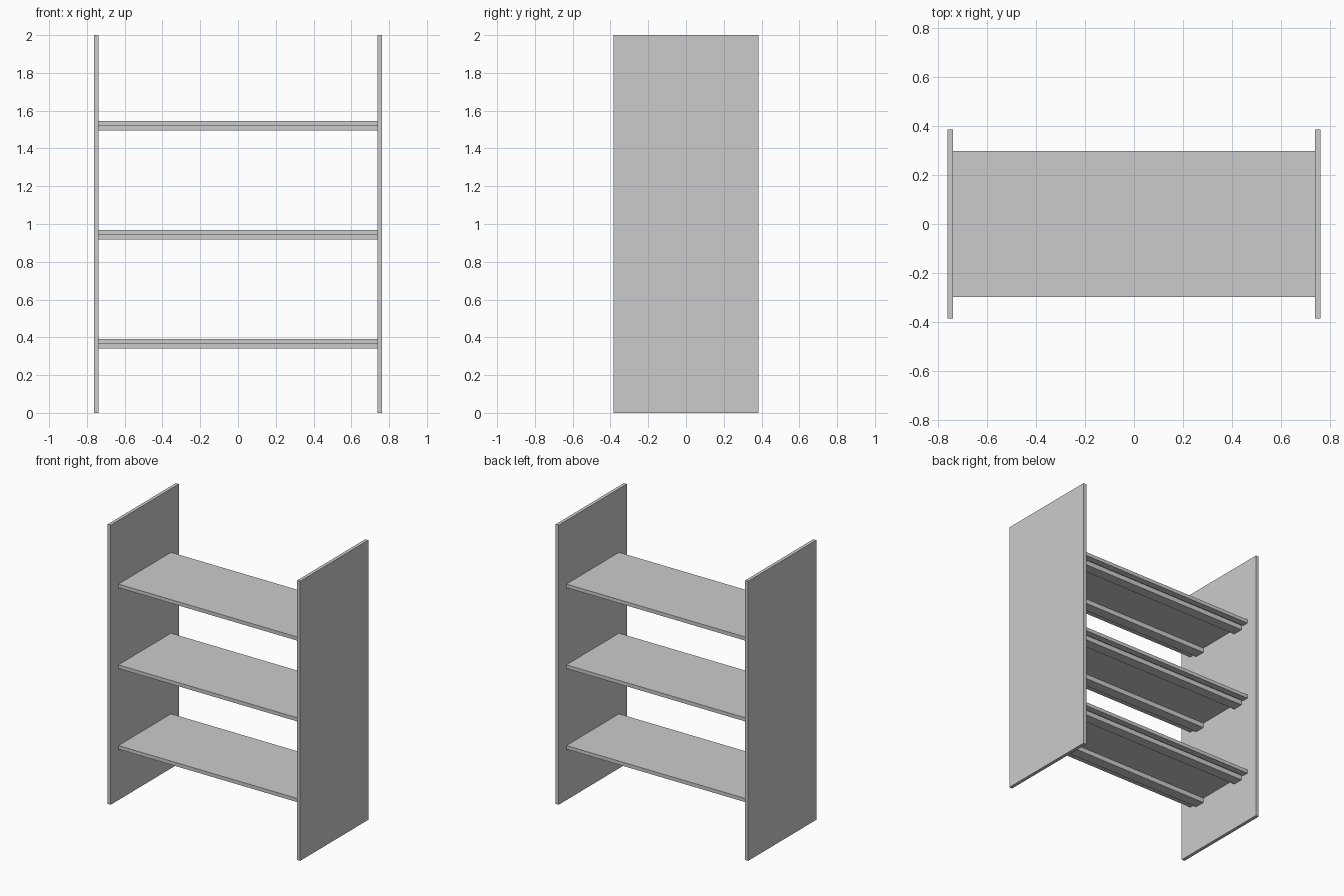
import bpy
import bmesh

if "Cube" in bpy.data.objects:
    bpy.data.objects.remove(bpy.data.objects["Cube"])

PANEL_IN, PANEL_OUT = 0.738, 0.762
HALF_DEPTH = 0.385


def extrude_along_x(name, profile, x0, x1):
    """Make a solid by sweeping a closed (y, z) profile from x0 to x1."""
    bm = bmesh.new()
    face = bm.faces.new([bm.verts.new((x0, y, z)) for y, z in profile])
    swept = bmesh.ops.extrude_face_region(bm, geom=[face], use_keep_orig=True)
    verts = [v for v in swept["geom"] if isinstance(v, bmesh.types.BMVert)]
    bmesh.ops.translate(bm, verts=verts, vec=(x1 - x0, 0, 0))
    bmesh.ops.recalc_face_normals(bm, faces=bm.faces)
    mesh = bpy.data.meshes.new(name)
    bm.to_mesh(mesh)
    bm.free()
    obj = bpy.data.objects.new(name, mesh)
    bpy.context.collection.objects.link(obj)
    return obj


# Upright side panels
panel = [(-HALF_DEPTH, 0), (HALF_DEPTH, 0), (HALF_DEPTH, 2), (-HALF_DEPTH, 2)]
extrude_along_x("left_panel", panel, -PANEL_OUT, -PANEL_IN)
extrude_along_x("right_panel", panel, PANEL_IN, PANEL_OUT)

# Shelf section: thin board, edge lip, narrow groove, deeper stiffening rail
half = [(0.297, 0), (0.297, -0.026), (0.25, -0.026), (0.25, -0.016),
        (0.235, -0.016), (0.235, -0.05), (0.16, -0.05), (0.16, -0.016)]
section = half + [(-y, z) for y, z in reversed(half)]

# Three identical shelves
for label, top in (("lower", 0.39), ("middle", 0.967), ("upper", 1.545)):
    shelf = [(y, z + top) for y, z in section]
    extrude_along_x(f"{label}_shelf", shelf, -PANEL_IN, PANEL_IN)
